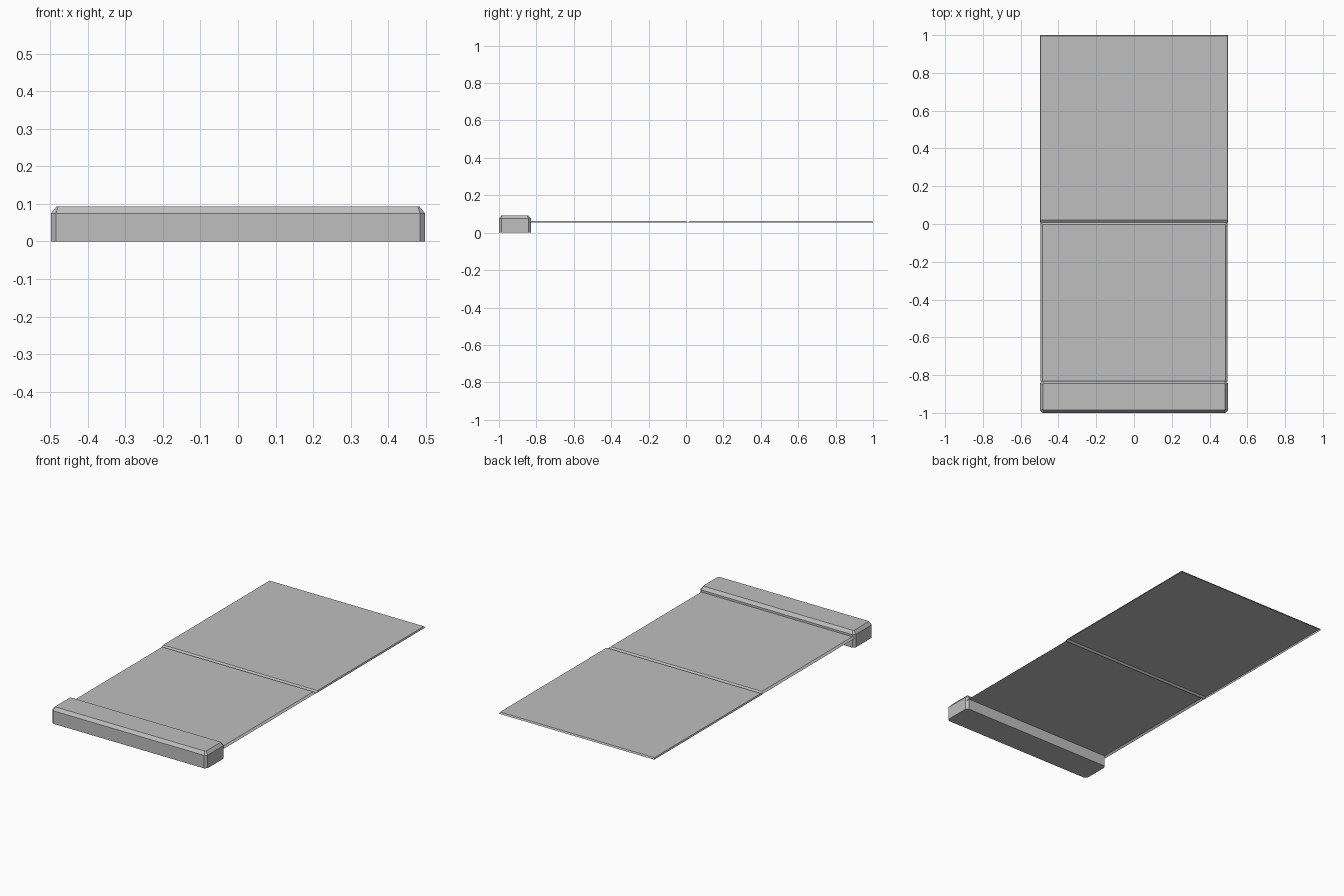
import bpy
import bmesh

default = bpy.data.objects.get("Cube")
if default:
    bpy.data.objects.remove(default, do_unlink=True)

grey = bpy.data.materials.new("light_grey")
grey.use_nodes = True
colour = (0.52, 0.52, 0.52, 1)
grey.diffuse_color = colour
grey.node_tree.nodes["Principled BSDF"].inputs["Base Color"].default_value = colour


def finish(name, bm):
    bmesh.ops.recalc_face_normals(bm, faces=bm.faces)
    mesh = bpy.data.meshes.new(name)
    bm.to_mesh(mesh)
    bm.free()
    mesh.materials.append(grey)
    obj = bpy.data.objects.new(name, mesh)
    bpy.context.collection.objects.link(obj)
    return obj


def bridge(bm, lower, upper):
    n = len(lower)
    for i in range(n):
        j = (i + 1) % n
        bm.faces.new((lower[i], lower[j], upper[j], upper[i]))


def octagon(bm, half_x, y0, y1, z, inset, cut):
    """Rectangle with cut corners, shrunk by inset."""
    x, a, b = half_x - inset, y0 + inset, y1 - inset
    points = [(-x + cut, a), (x - cut, a), (x, a + cut), (x, b - cut),
              (x - cut, b), (-x + cut, b), (-x, b - cut), (-x, a + cut)]
    return [bm.verts.new((px, py, z)) for px, py in points]


def rectangle(bm, half_x, y0, y1, z):
    points = [(-half_x, y0), (half_x, y0), (half_x, y1), (-half_x, y1)]
    return [bm.verts.new((px, py, z)) for px, py in points]


def flanged_sheet(name, half_x, y0, y1, side, front, back, top=0.063, drop=0.009):
    """Thin panel whose rim is folded down."""
    bm = bmesh.new()
    rim = rectangle(bm, half_x, y0, y1, top - drop)
    flat = rectangle(bm, half_x - side, y0 + front, y1 - back, top)
    bridge(bm, rim, flat)
    bm.faces.new(flat)
    # Open sheet: make sure the flat face points up
    obj = finish(name, bm)
    if obj.data.polygons[-1].normal.z < 0:
        obj.data.flip_normals()
    return obj


# Chamfered bar across the front
bm = bmesh.new()
base = octagon(bm, 0.497, -1, -0.83, 0, 0, 0.013)
shoulder = octagon(bm, 0.497, -1, -0.83, 0.075, 0, 0.013)
crown = octagon(bm, 0.497, -1, -0.83, 0.093, 0.014, 0.005)
bridge(bm, base, shoulder)
bridge(bm, shoulder, crown)
bm.faces.new(crown)
bm.faces.new(base[::-1])
finish("front_bar", bm)

# Two thin panels meeting in a shallow groove
flanged_sheet("front_panel", 0.495, -0.835, 0.009, 0.011, 0.005, 0.011)
flanged_sheet("rear_panel", 0.497, 0.009, 1, 0.003, 0.012, 0.005)
